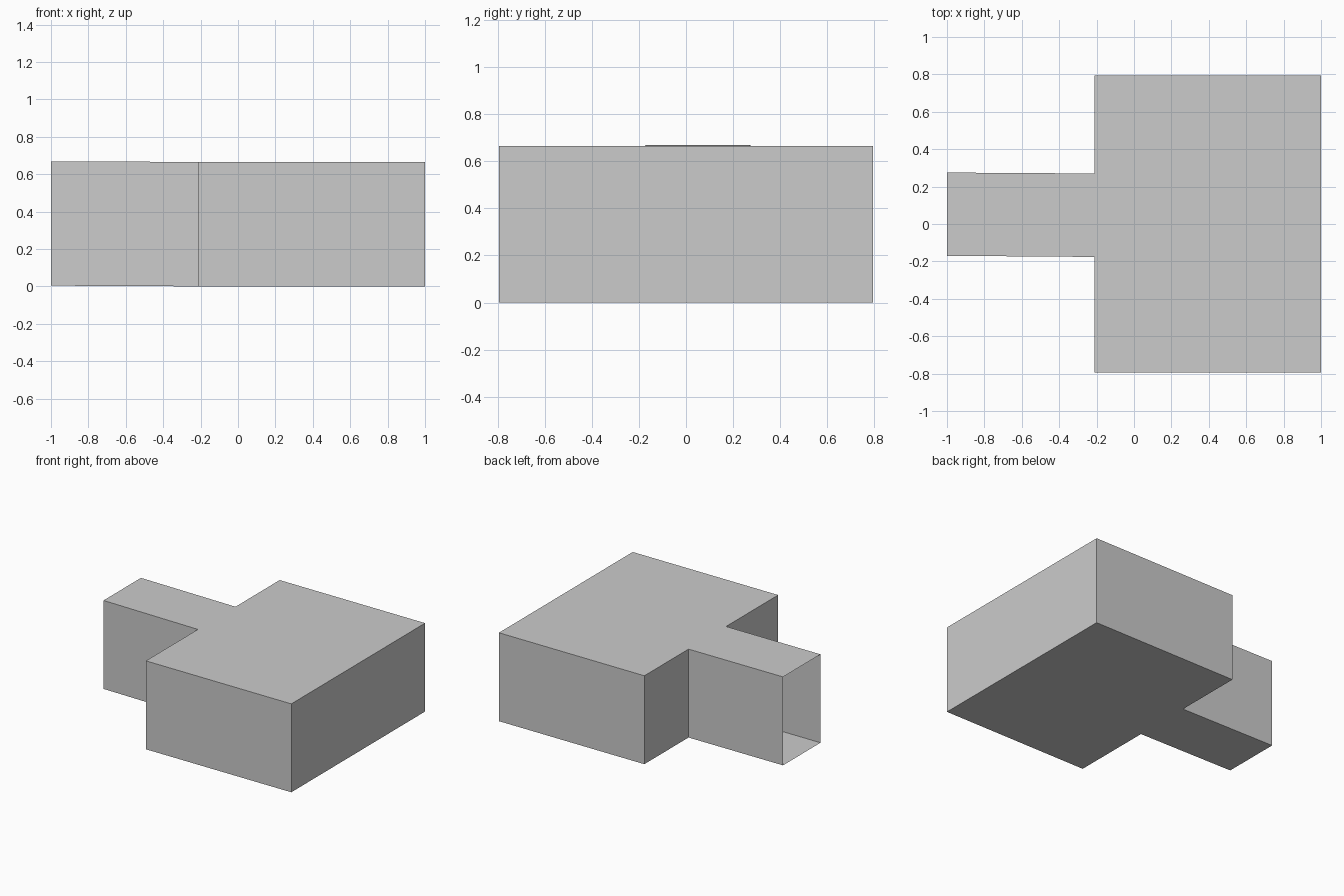
import bpy, bmesh
from mathutils import Vector

if "Cube" in bpy.data.objects:
    bpy.data.objects.remove(bpy.data.objects["Cube"])

HEIGHT = 0.665
HALF_Y = 0.795
DOOR_X = -0.21

bm = bmesh.new()

# Floor plan: wide room plus a narrow corridor sharing the doorway edge
room = [bm.verts.new((x, y, 0)) for x, y in
        [(1, -HALF_Y), (1, HALF_Y), (DOOR_X, HALF_Y),
         (DOOR_X, 0.27), (DOOR_X, -0.176), (DOOR_X, -HALF_Y)]]
end = [bm.verts.new((-1, y, 0.004)) for y in (0.275, -0.17)]
floor = [bm.faces.new(room), bm.faces.new([room[4], room[3], end[0], end[1]])]

# Raise walls and ceiling; the doorway stays open inside
up = bmesh.ops.extrude_face_region(bm, geom=floor, use_keep_orig=True)
bmesh.ops.translate(bm, vec=Vector((0, 0, HEIGHT)),
                    verts=[v for v in up["geom"] if isinstance(v, bmesh.types.BMVert)])
bmesh.ops.recalc_face_normals(bm, faces=bm.faces[:])

# Open the far end of the corridor
mouth = [f for f in bm.faces if all(v.co.x < -0.99 for v in f.verts)]
bmesh.ops.delete(bm, geom=mouth, context='FACES_ONLY')

mesh = bpy.data.meshes.new("room_with_corridor")
bm.to_mesh(mesh)
bm.free()
obj = bpy.data.objects.new("room_with_corridor", mesh)
bpy.context.collection.objects.link(obj)
